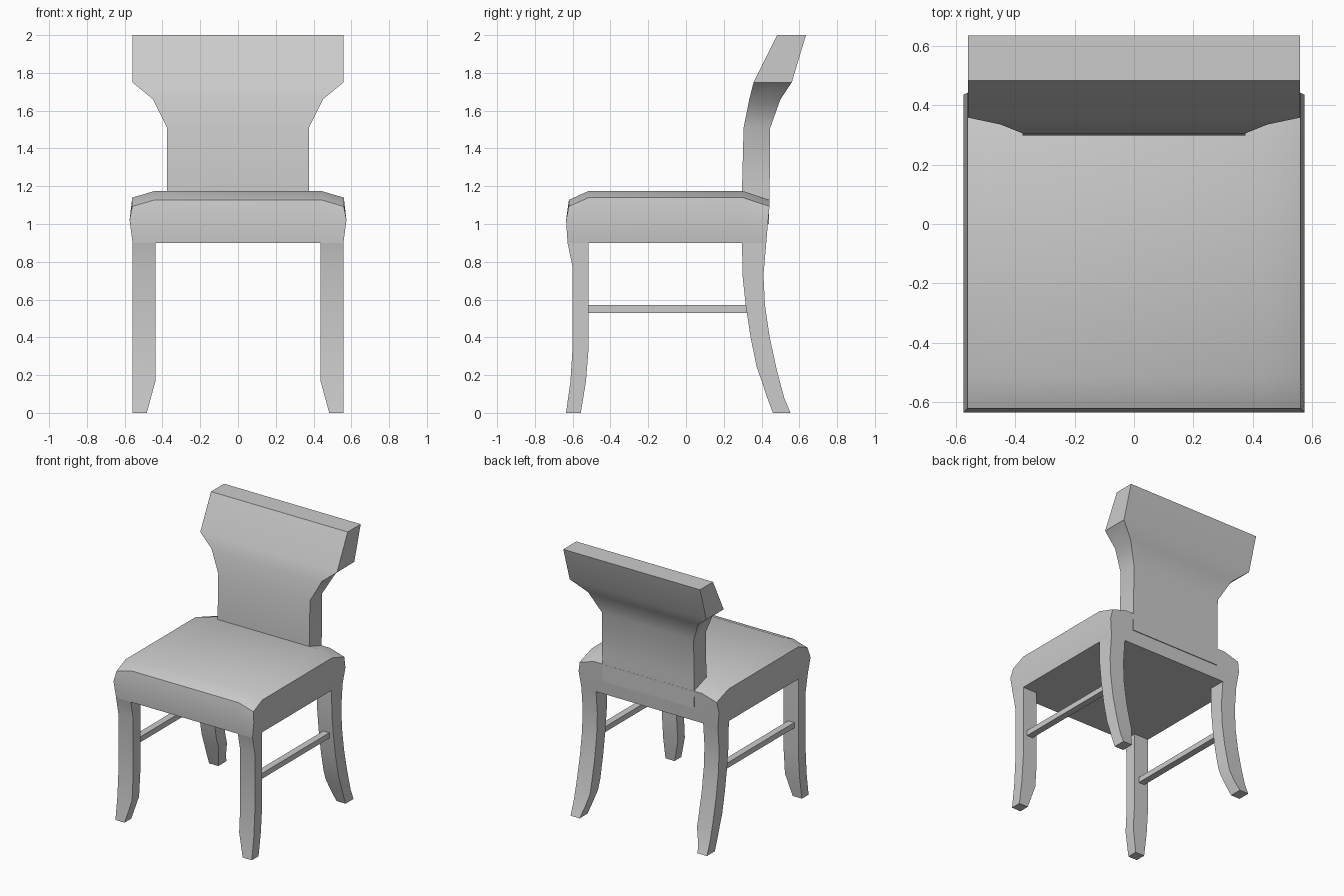
import bpy, bmesh, math

if "Cube" in bpy.data.objects:
    bpy.data.objects.remove(bpy.data.objects["Cube"])


def make(name, bm):
    bmesh.ops.recalc_face_normals(bm, faces=bm.faces)
    me = bpy.data.meshes.new(name)
    bm.to_mesh(me)
    bm.free()
    ob = bpy.data.objects.new(name, me)
    bpy.context.collection.objects.link(ob)
    bpy.ops.object.select_all(action='DESELECT')
    ob.select_set(True)
    bpy.context.view_layer.objects.active = ob
    bpy.ops.object.shade_smooth_by_angle(angle=math.radians(30))
    return ob


def loft(name, sections, mirror=False):
    """Stack rectangles (z, x0, x1, y0, y1) from bottom to top."""
    bm = bmesh.new()
    rings = [[bm.verts.new(p) for p in ((x0, y0, z), (x1, y0, z), (x1, y1, z), (x0, y1, z))]
             for z, x0, x1, y0, y1 in sections]
    for a, b in zip(rings, rings[1:]):
        for i in range(4):
            j = (i + 1) % 4
            bm.faces.new((a[i], a[j], b[j], b[i]))
    bm.faces.new(rings[0][::-1])
    bm.faces.new(rings[-1])
    ob = make(name, bm)
    if mirror:
        mod = ob.modifiers.new("Mirror", 'MIRROR')
        mod.use_axis[0] = True
        mod.use_mirror_merge = False
    return ob


# Seat: 4x4 cushion top with dropped borders, over two perimeter layers
bm = bmesh.new()
bx, by = (-.44, .44), (-.515, .30)
layers = [(.90, .558, -.627, .425), (1.02, .574, -.635, .435), (None, .56, -.62, .442)]
grids = []
for z, hx, y0, y1 in layers:
    xs, ys = (-hx, *bx, hx), (y0, *by, y1)
    grids.append([[bm.verts.new((x, y, z if z else 1.175 - .035 * (i in (0, 3)) - .047 * (j in (0, 3))))
                   for j, y in enumerate(ys)] for i, x in enumerate(xs)])
rim = [(0, 0), (1, 0), (2, 0), (3, 0), (3, 1), (3, 2), (3, 3), (2, 3), (1, 3), (0, 3), (0, 2), (0, 1)]
for lo, hi in zip(grids, grids[1:]):
    for (i, j), (k, l) in zip(rim, rim[1:] + rim[:1]):
        bm.faces.new((lo[i][j], lo[k][l], hi[k][l], hi[i][j]))
for g in (grids[0], grids[2]):
    for i in range(3):
        for j in range(3):
            bm.faces.new((g[i][j], g[i + 1][j], g[i + 1][j + 1], g[i][j + 1]))
bmesh.ops.delete(bm, geom=[v for v in bm.verts if not v.link_faces], context='VERTS')
make("seat", bm)

# Backrest: flared, backward-curving slab
back = [(1.0, .375, .297, .439), (1.20, .375, .297, .443), (1.51, .375, .305, .446),
        (1.66, .45, .335, .50), (1.75, .559, .358, .56), (2.0, .559, .483, .635)]
loft("backrest", [(z, -w, w, y0, y1) for z, w, y0, y1 in back])


# Legs: inner side tapers at the foot
def leg(name, profile):
    loft(name, [(z, .438 + .045 * max(0, 1 - z / .165), .558, y0, y1) for z, y0, y1 in profile], True)


leg("front_leg", [(0, -.635, -.557), (.165, -.612, -.53), (.35, -.60, -.515),
                  (.77, -.60, -.515), (.90, -.627, -.515)])
leg("back_leg", [(0, .46, .553), (.08, .43, .52), (.165, .402, .497), (.24, .375, .478), (.40, .342, .443),
                 (.57, .316, .418), (.73, .299, .41), (.90, .297, .425)])

# Side stretchers
loft("side_stretcher", [(.53, .475, .525, -.53, .335), (.57, .475, .525, -.53, .33)], True)
